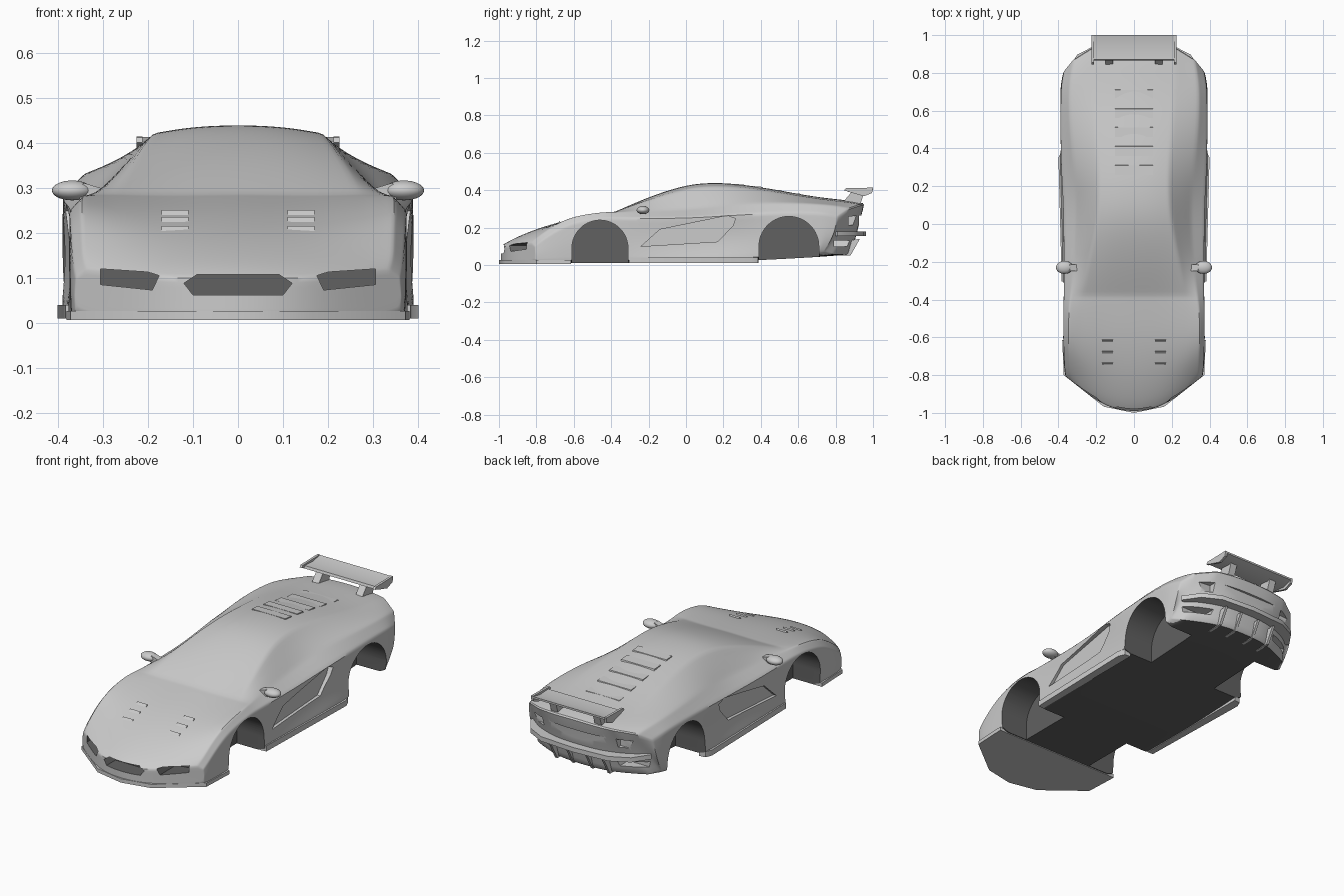
import bpy, bmesh, math

if "Cube" in bpy.data.objects:
    bpy.data.objects.remove(bpy.data.objects["Cube"])

# y, sill w, mid w, shoulder w, shoulder z, belt w, belt z, roof edge w, roof edge z, centre z
STATIONS = [
    (-1.0, .360, .364, .360, .100, .335, .118, .28, .115, .102),
    (-.95, .368, .370, .366, .125, .345, .150, .29, .142, .135),
    (-.80, .372, .374, .370, .180, .345, .210, .28, .207, .198),
    (-.62, .370, .376, .373, .225, .348, .260, .28, .252, .247),
    (-.46, .372, .378, .375, .250, .347, .283, .28, .277, .274),
    (-.38, .375, .372, .370, .252, .335, .284, .27, .285, .286),
    (-.20, .380, .365, .372, .250, .315, .289, .240, .350, .366),
    (0.0, .385, .362, .374, .252, .302, .297, .197, .412, .432),
    (.15, .388, .362, .378, .260, .302, .312, .185, .424, .443),
    (.30, .390, .372, .388, .270, .317, .330, .185, .416, .433),
    (.50, .392, .391, .389, .280, .340, .334, .202, .388, .401),
    (.70, .392, .391, .388, .280, .345, .328, .212, .353, .363),
    (.88, .380, .388, .380, .270, .332, .316, .222, .336, .347),
    (.955, .370, .380, .370, .260, .320, .302, .222, .322, .330),
]


def clamp(v):
    return max(0.0, min(1.0, v))


def section(s):
    """Half cross-section from bottom centre to top centre, swept at nose and tail."""
    y, wb, wm, ws, zs, wi, zi, wr, zr, zc = s
    zb = .01 + .05 * max(0, y) ** 1.2
    pts = [(0, zb), (.16, zb), (wb - .04, zb), (wb, zb + .015), (wm, (zb + zs) / 2),
           (ws, zs), (wi, zi), (wr, zr), (wr * .55, zc - .004), (0, zc)]
    f, g = clamp((-.6 - y) / .4), clamp((y - .7) / .25)
    out = []
    for i, (x, z) in enumerate(pts):
        sweep = .2 * x + max(0, x - .16) * .6
        yy = y + f * sweep - g * .17 * (x / .385) ** 4
        out.append((x, yy - (.07 * g if i < 4 else 0), z))
    return out


def finish(bm, name, angle=35):
    bmesh.ops.recalc_face_normals(bm, faces=bm.faces)
    me = bpy.data.meshes.new(name)
    bm.to_mesh(me)
    bm.free()
    ob = bpy.data.objects.new(name, me)
    bpy.context.collection.objects.link(ob)
    if angle:
        smooth(ob, angle)
    return ob


def smooth(ob, angle):
    bpy.ops.object.select_all(action='DESELECT')
    ob.select_set(True)
    bpy.context.view_layer.objects.active = ob
    bpy.ops.object.shade_smooth_by_angle(angle=math.radians(angle))


def prism(bm, pts, axis, a, b, both=False):
    """Extrude a 2D outline along an axis; both=True adds the copy at -x."""
    for sx in ((1, -1) if both else (1,)):
        ends = []
        for t in (a, b):
            ring = []
            for p in pts:
                c = list(p)
                c.insert(axis, t)
                ring.append(bm.verts.new((c[0] * sx, c[1], c[2])))
            ends.append(ring)
        bm.faces.new(ends[0])
        bm.faces.new(ends[1])
        n = len(pts)
        for i in range(n):
            j = (i + 1) % n
            bm.faces.new((ends[0][i], ends[0][j], ends[1][j], ends[1][i]))


def mirrored(half):
    return half + [(-x, y) for x, y in reversed(half) if x > 0]


# Body shell: lofted cage with creased feature lines
bm = bmesh.new()
crease = bm.edges.layers.float.new('crease_edge')
rings = []
for s in STATIONS:
    h = section(s)
    ring = h + [(-x, y, z) for x, y, z in h[8:0:-1]]
    rings.append([bm.verts.new(p) for p in ring])
for a, b in zip(rings, rings[1:]):
    for i in range(18):
        j = (i + 1) % 18
        bm.faces.new((a[i], a[j], b[j], b[i]))
for r in (rings[0], rings[-1]):
    for i in range(4):
        bm.faces.new((r[i], r[i + 1], r[8 - i], r[9 - i]))
        k = [-i % 18, 17 - i, 10 + i, 9 + i]
        bm.faces.new([r[n] for n in k])
# nose, windscreen base and tail rings
for r, c, span in ((rings[0], .8, range(18)), (rings[-1], .8, range(18)), (rings[5], .6, range(6, 12))):
    for i in span:
        bm.edges.get((r[i], r[(i + 1) % 18]))[crease] = c
# lengthwise sill, shoulder, belt and roof lines
for a, b in zip(rings, rings[1:]):
    for i, c in ((2, .5), (3, .7), (5, .6), (6, .75), (7, .65)):
        for n in (i, 18 - i):
            bm.edges.get((a[n], b[n]))[crease] = c
body = finish(bm, "body", None)

# Cutters: wheel wells, nose intakes, door recess, tail recesses
WELLS = ((-.46, .09, .15), (.55, .10, .16))
bm = bmesh.new()
for cy, cz, r in WELLS:
    arch = [(cy + r * math.cos(math.pi * k / 32), cz + r * math.sin(math.pi * k / 32)) for k in range(33)]
    prism(bm, arch + [(cy - r, -.1), (cy + r, -.1)], 0, .21, .5, True)
prism(bm, [(-.12, .088), (-.09, .108), (.09, .108), (.12, .088), (.1, .062), (-.1, .062)], 1, -1.1, -.9)
prism(bm, [(.175, .105), (.2, .113), (.305, .12), (.305, .085), (.19, .073)], 1, -1.1, -.8, True)
prism(bm, [(-.14, .19), (.22, .264), (.265, .248), (.25, .21), (.17, .125), (-.24, .1)], 0, .354, .5, True)
prism(bm, [(-.2, .265), (.2, .265), (.18, .215), (-.18, .215)], 1, .925, 1.1)
prism(bm, [(.22, .265), (.33, .255), (.31, .215), (.22, .215)], 1, .87, 1.1, True)
prism(bm, [(.2, .13), (.35, .13), (.35, .1), (.21, .1)], 1, .79, 1.1, True)
cutter = finish(bm, "cutter", None)
cutter.hide_render = True
sub = body.modifiers.new("smooth", 'SUBSURF')
sub.levels = sub.render_levels = 3
cut = body.modifiers.new("cut", 'BOOLEAN')
cut.object, cut.operation, cut.solver = cutter, 'DIFFERENCE', 'EXACT'
bpy.context.view_layer.objects.active = body
for m in ("smooth", "cut"):
    bpy.ops.object.modifier_apply(modifier=m)
bpy.data.objects.remove(cutter)
smooth(body, 35)

# Dark underside, wheel wells and intakes
body.data.materials.clear()
for name, v in (("paint", .8), ("dark_lining", .12)):
    mat = bpy.data.materials.new(name)
    mat.diffuse_color = (v, v, v, 1)
    mat.use_nodes = True
    mat.node_tree.nodes["Principled BSDF"].inputs["Base Color"].default_value = mat.diffuse_color
    body.data.materials.append(mat)
for p in body.data.polygons:
    c, n = p.center, p.normal
    well = abs(c.x) < .36 and c.z < .262 and any(
        abs(c.y - cy) < r + .002 and math.hypot(c.y - cy, max(0, c.z - cz)) < r + .002 for cy, cz, r in WELLS)
    well = well and (abs(n.x) > .99 or abs(n.x) < .01) and abs(c.x) > .2
    intake = c.y < -.78 and .06 < c.z < .122 and abs(c.x) < .31 and (n.y < -.9999 or abs(n.y) < .0001)
    p.material_index = int(well or intake or (n.z < -.8 and c.z < .09))

# Front splitter
bm = bmesh.new()
prism(bm, mirrored([(0, -1), (.16, -.967), (.372, -.80), (.38, -.615), (.1, -.615)]), 2, .006, .026)
finish(bm, "front_splitter").data.materials.append(bpy.data.materials["paint"])

# Side skirts
bm = bmesh.new()
prism(bm, [(.35, -.308), (.383, -.305), (.40, .35), (.385, .385), (.35, .388)], 2, .01, .04, True)
finish(bm, "side_skirts")

# Rear bumper ledge and diffuser fins
bm = bmesh.new()
prism(bm, mirrored([(0, .962), (.2, .948), (.30, .897), (.36, .81), (.35, .80), (.1, .85)]), 2, .155, .18)
finish(bm, "rear_bumper_ledge")
bm = bmesh.new()
for x in (.05, .15):
    prism(bm, [(.74, .05), (.88, .052), (.93, .14), (.80, .12)], 0, x, x + .014, True)
finish(bm, "diffuser_fins")

# Rear wing: blade, end plates and struts
bm = bmesh.new()
prism(bm, [(.865, .391), (.87, .404), (.94, .4), (1, .412), (1, .402), (.94, .385)], 0, -.215, .215)
finish(bm, "wing_blade")
bm = bmesh.new()
prism(bm, [(.845, .40), (.855, .411), (1, .414), (.995, .385), (.95, .368), (.88, .388)], 0, .212, .225, True)
finish(bm, "wing_end_plates")
bm = bmesh.new()
prism(bm, [(.83, .325), (.93, .32), (.955, .392), (.89, .396)], 0, .11, .15, True)
finish(bm, "wing_struts")

# Door mirrors with arms
bm = bmesh.new()
for s in (1, -1):
    v = bmesh.ops.create_uvsphere(bm, u_segments=24, v_segments=14, radius=1)['verts']
    bmesh.ops.scale(bm, vec=(.045, .034, .022), verts=v)
    bmesh.ops.translate(bm, vec=(s * .368, -.23, .294), verts=v)
prism(bm, [(.30, .272), (.35, .275), (.37, .30), (.34, .31), (.30, .298)], 1, -.25, -.215, True)
finish(bm, "door_mirrors")

# Engine cover slats
bm = bmesh.new()
for y, z in ((.26, .434), (.36, .422), (.46, .404), (.56, .386), (.66, .368)):
    prism(bm, [(y, z - .03), (y, z), (y + .05, z - .004), (y + .06, z - .03)], 0, -.10, .10)
finish(bm, "engine_cover_slats")

# Hood vent ribs
bm = bmesh.new()
for y, z in ((-.75, .209), (-.69, .229), (-.63, .245)):
    prism(bm, [(y - .02, z - .03), (y + .015, z + .006), (y + .025, z - .02)], 0, .11, .17, True)
finish(bm, "hood_vents")
